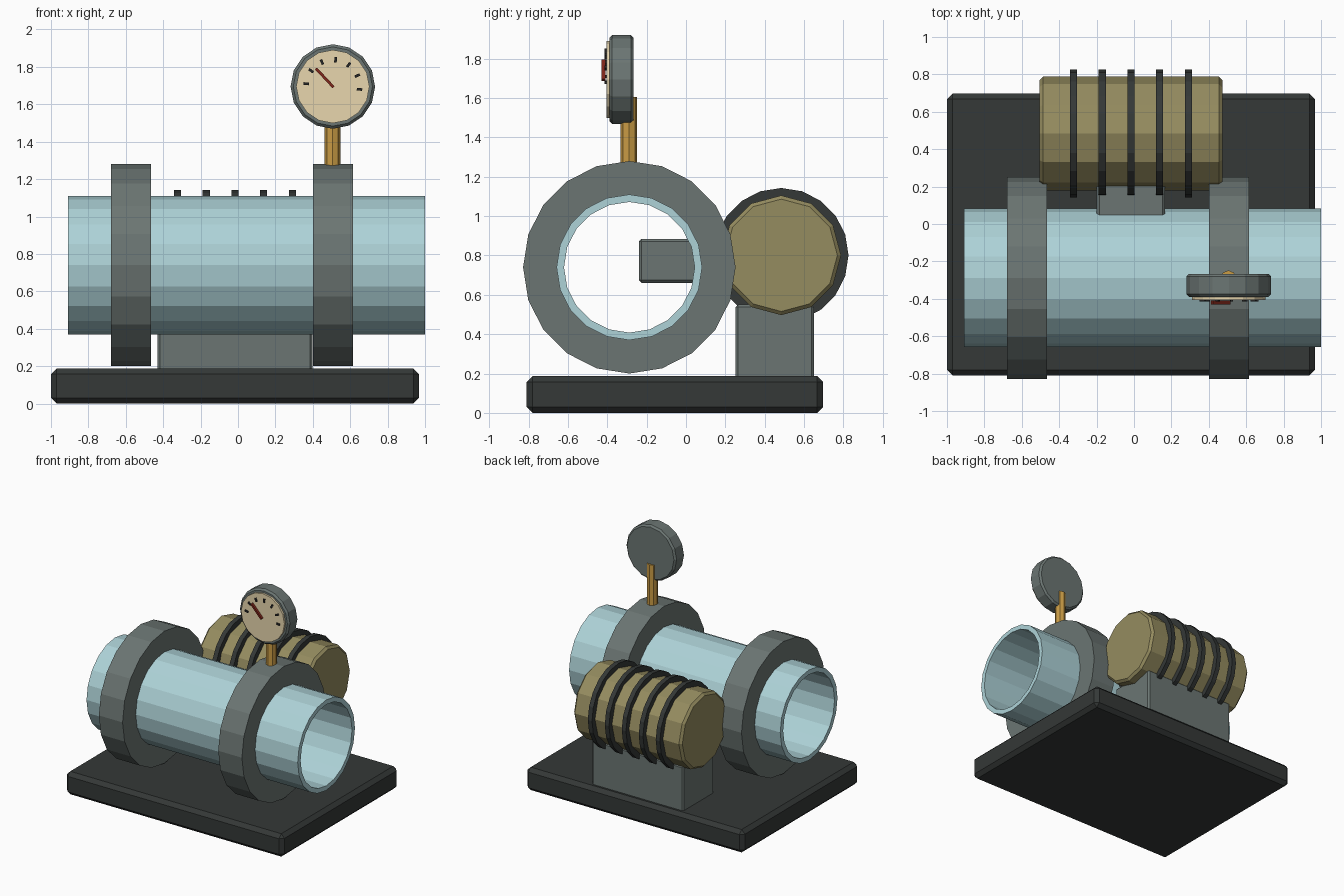
import bpy, bmesh
from math import sin, cos, pi, radians
from mathutils import Matrix

if "Cube" in bpy.data.objects:
    bpy.data.objects.remove(bpy.data.objects["Cube"])


def material(name, rgb):
    """Material from a display colour, converted to linear."""
    m = bpy.data.materials.new(name)
    m.diffuse_color = (*[((c + 0.055) / 1.055) ** 2.4 for c in rgb], 1)
    m.use_nodes = True
    m.node_tree.nodes["Principled BSDF"].inputs["Base Color"].default_value = m.diffuse_color
    return m


STEEL = material("steel_grey", (0.42, 0.46, 0.45))
DARK = material("dark_iron", (0.205, 0.22, 0.215))
PIPE = material("pale_blue", (0.68, 0.825, 0.845))
OLIVE = material("olive", (0.585, 0.55, 0.375))
BRASS = material("brass", (0.79, 0.61, 0.27))
CREAM = material("cream", (0.91, 0.84, 0.68))
RED = material("needle_red", (0.50, 0.15, 0.10))
BLACK = material("black", (0.15, 0.15, 0.15))


def finish(bm, name, mat, bevel):
    bmesh.ops.recalc_face_normals(bm, faces=bm.faces)
    me = bpy.data.meshes.new(name)
    bm.to_mesh(me)
    bm.free()
    me.materials.append(mat)
    ob = bpy.data.objects.new(name, me)
    bpy.context.collection.objects.link(ob)
    if bevel:
        b = ob.modifiers.new("bevel", "BEVEL")
        b.width, b.segments = bevel, 1
        b.limit_method, b.angle_limit = "ANGLE", radians(50)
    return ob


def box(name, lo, hi, mat, bevel=0):
    bm = bmesh.new()
    bmesh.ops.create_cube(bm, size=1)
    for v in bm.verts:
        v.co = [(a + b) / 2 + c * (b - a) for a, b, c in zip(lo, hi, v.co)]
    return finish(bm, name, mat, bevel)


def prism(name, axis, a, b, centre, r, n, mat, inner=0, bevel=0):
    """Disc or tube along an axis from a to b; centre gives the other two coordinates."""
    def ring(bm, t, rad):
        out = []
        for i in range(n):
            co = [centre[0] + rad * cos(2 * pi * i / n), centre[1] + rad * sin(2 * pi * i / n)]
            co.insert("xyz".index(axis), t)
            out.append(bm.verts.new(co))
        return out
    bm = bmesh.new()
    loops = [ring(bm, a, r), ring(bm, b, r)]
    if inner:
        loops += [ring(bm, b, inner), ring(bm, a, inner)]
        pairs = [(k, (k + 1) % 4) for k in range(4)]
    else:
        pairs = [(0, 1)]
        bm.faces.new(loops[0])
        bm.faces.new(loops[1])
    for p, q in pairs:
        for i in range(n):
            j = (i + 1) % n
            bm.faces.new((loops[p][i], loops[p][j], loops[q][j], loops[q][i]))
    return finish(bm, name, mat, bevel)


def dial_bar(name, angle, r0, r1, width, y0, y1, mat):
    """Bar lying on the dial, pointing outward at the given angle."""
    ob = box(name, (r0, y0, -width / 2), (r1, y1, width / 2), mat)
    ob.data.transform(Matrix.Translation((GX, 0, GZ)) @ Matrix.Rotation(-radians(angle), 4, "Y"))


# Base plate and motor mount
box("base_plate", (-1, -0.81, 0), (0.967, 0.697, 0.187), DARK, 0.03)
box("motor_mount", (-0.43, 0.252, 0.17), (0.397, 0.65, 0.55), STEEL, 0.012)

# Open pipe with two flanges
PC = (-0.288, 0.74)
prism("pipe", "x", -0.909, 1.0, PC, 0.37, 20, PIPE, inner=0.332)
for side, x in (("left", -0.571), ("right", 0.508)):
    prism("flange_" + side, "x", x - 0.107, x + 0.107, PC, 0.54, 20, STEEL, inner=0.367)

# Motor drum with cooling fins, and the coupling block reaching into the pipe
MC = (0.484, 0.801)
prism("motor_drum", "x", -0.505, 0.472, MC, 0.304, 12, OLIVE, bevel=0.018)
for i in range(5):
    x = -0.0165 + 0.1535 * (i - 2)
    prism(f"cooling_fin_{i + 1}", "x", x - 0.019, x + 0.019, MC, 0.342, 20, DARK, inner=0.285)
box("coupling_block", (-0.2, -0.24, 0.66), (0.167, 0.24, 0.885), STEEL, 0.015)

# Pressure gauge
GX, GZ = 0.507, 1.695
prism("gauge_stem", "z", 1.24, 1.605, (GX - 0.002, -0.29), 0.042, 8, BRASS)
prism("gauge_case", "y", -0.389, -0.266, (GX, GZ), 0.226, 16, STEEL, bevel=0.014)
prism("gauge_face", "y", -0.405, -0.38, (GX, GZ), 0.196, 16, CREAM)
for i in range(7):
    dial_bar(f"gauge_tick_{i + 1}", 174 - 30 * i, 0.129, 0.158, 0.014, -0.414, -0.40, BLACK)
dial_bar("gauge_needle", 133, -0.005, 0.132, 0.015, -0.43, -0.41, RED)
